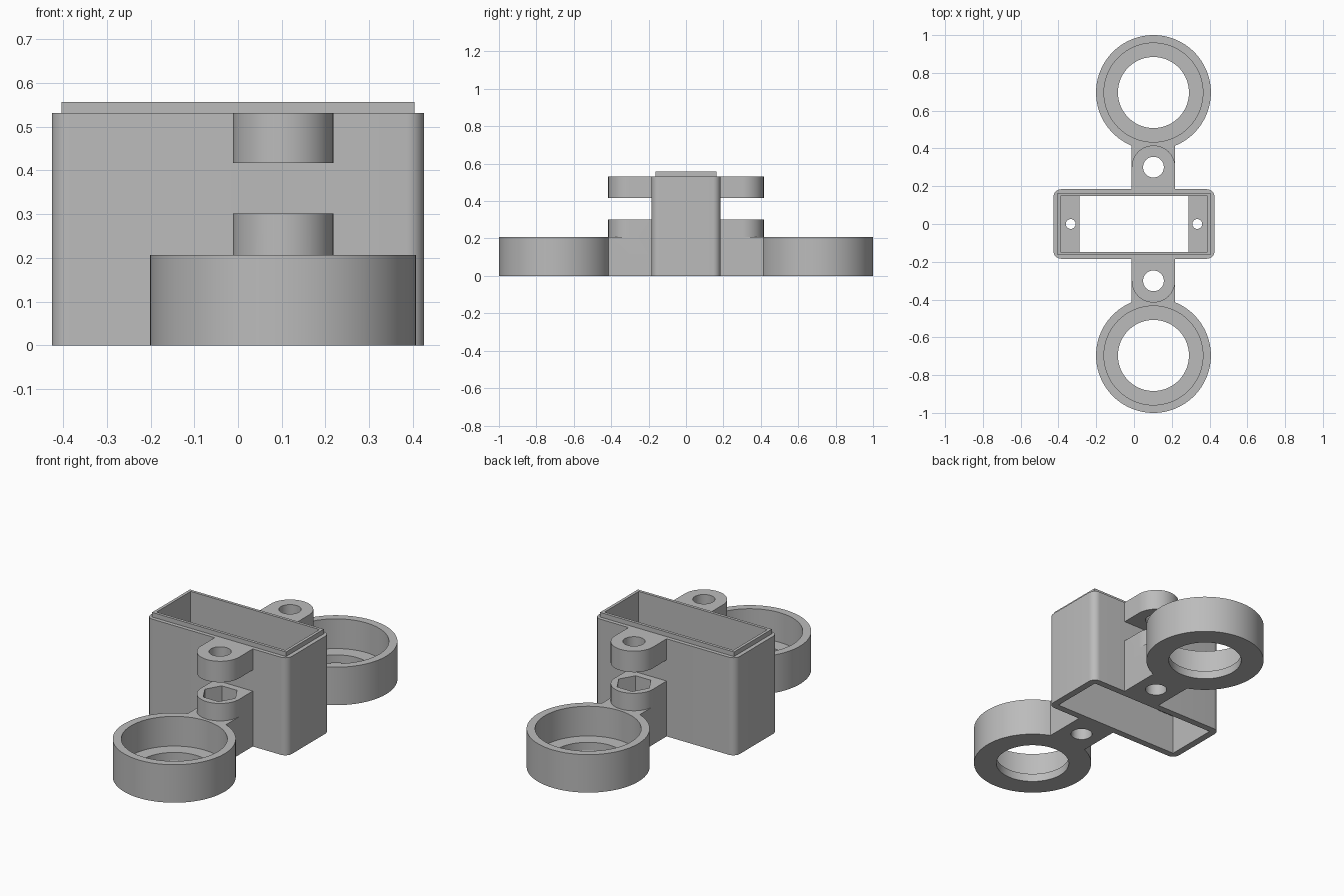
import bpy, bmesh, math

if "Cube" in bpy.data.objects:
    bpy.data.objects.remove(bpy.data.objects["Cube"])

grey = bpy.data.materials.new("plain grey")
grey.diffuse_color = (0.5, 0.5, 0.5, 1)
grey.use_nodes = True
grey.node_tree.nodes["Principled BSDF"].inputs["Base Color"].default_value = grey.diffuse_color


def prism(name, points, z0, z1):
    """Extrude a flat outline from z0 to z1."""
    bm = bmesh.new()
    face = bm.faces.new([bm.verts.new((x, y, z0)) for x, y in points])
    new = bmesh.ops.extrude_face_region(bm, geom=[face])["geom"]
    for v in new:
        if isinstance(v, bmesh.types.BMVert):
            v.co.z = z1
    bmesh.ops.recalc_face_normals(bm, faces=bm.faces)
    mesh = bpy.data.meshes.new(name)
    bm.to_mesh(mesh)
    bm.free()
    mesh.materials.append(grey)
    obj = bpy.data.objects.new(name, mesh)
    bpy.context.collection.objects.link(obj)
    return obj


def arc(cx, cy, r, a0, a1, n):
    return [(cx + r * math.cos(math.radians(a0 + (a1 - a0) * i / n)),
             cy + r * math.sin(math.radians(a0 + (a1 - a0) * i / n))) for i in range(n + 1)]


def circle(cx, cy, r, n=64, start=0):
    return arc(cx, cy, r, start, start + 360, n)[:-1]


def rect(x0, x1, y0, y1):
    return [(x0, y0), (x1, y0), (x1, y1), (x0, y1)]


def rounded(hx, hy, r):
    pts = []
    for sx, sy, a in ((1, 1, 0), (-1, 1, 90), (-1, -1, 180), (1, -1, 270)):
        pts += arc(sx * (hx - r), sy * (hy - r), r, a, a + 90, 8)
    return pts


def combine(obj, other, operation):
    """Apply a boolean and discard the tool object."""
    mod = obj.modifiers.new("cut", 'BOOLEAN')
    mod.operation, mod.object, mod.solver = operation, other, 'EXACT'
    bpy.context.view_layer.objects.active = obj
    bpy.ops.object.modifier_apply(modifier=mod.name)
    bpy.data.objects.remove(other)


def smooth(obj):
    bpy.ops.object.select_all(action='DESELECT')
    obj.select_set(True)
    bpy.context.view_layer.objects.active = obj
    bpy.ops.object.shade_smooth_by_angle(angle=math.radians(30))


# Open housing with a thin raised lip
IX, IY = 0.388, 0.147
housing = prism("housing", rounded(0.426, 0.184, 0.04), 0, 0.532)
combine(housing, prism("lip", rect(-0.404, 0.404, -0.163, 0.163), 0.5, 0.557), 'UNION')
combine(housing, prism("cavity", rect(-IX, IX, -IY, IY), -0.1, 0.7), 'DIFFERENCE')
smooth(housing)

# Screw ledges inside both ends of the housing
for side, s in (("left", -1), ("right", 1)):
    x0, x1 = sorted((s * 0.288, s * (IX + 0.01)))
    ledge = prism(side + "_screw_ledge", rect(x0, x1, -IY - 0.01, IY + 0.01), 0.22, 0.33)
    combine(ledge, prism("screw_hole", circle(s * 0.335, 0, 0.026, 24), 0, 0.6), 'DIFFERENCE')
    smooth(ledge)

# Ring holders, nut blocks and clamp tabs on front and back
CX, RY, TY, TR = 0.103, 0.696, 0.301, 0.115


def tab_outline(s):
    pts = [(CX + TR, 0.184)] + arc(CX, TY, TR, 0, 180, 32) + [(CX - TR, 0.184)]
    return [(x, s * y) for x, y in pts]


for side, s in (("front", -1), ("back", 1)):
    y0, y1 = sorted((s * 0.184, s * 0.5))
    holder = prism(side + "_ring_holder", circle(CX, s * RY, 0.304, 96), 0, 0.207)
    combine(holder, prism("arm", rect(CX - TR, CX + TR, y0, y1), 0, 0.207), 'UNION')
    combine(holder, prism("nut_block", tab_outline(s), 0.1, 0.302), 'UNION')
    combine(holder, prism("cup", circle(CX, s * RY, 0.262, 96), 0.045, 0.5), 'DIFFERENCE')
    combine(holder, prism("cup_hole", circle(CX, s * RY, 0.188, 96), -0.1, 0.3), 'DIFFERENCE')
    combine(holder, prism("nut_pocket", circle(CX, s * TY, 0.092, 6), 0.18, 0.5), 'DIFFERENCE')
    combine(holder, prism("bolt_hole", circle(CX, s * TY, 0.055, 40), -0.1, 0.5), 'DIFFERENCE')
    smooth(holder)

    tab = prism(side + "_clamp_tab", tab_outline(s), 0.417, 0.532)
    combine(tab, prism("bolt_hole", circle(CX, s * TY, 0.055, 40), 0.3, 0.7), 'DIFFERENCE')
    smooth(tab)
